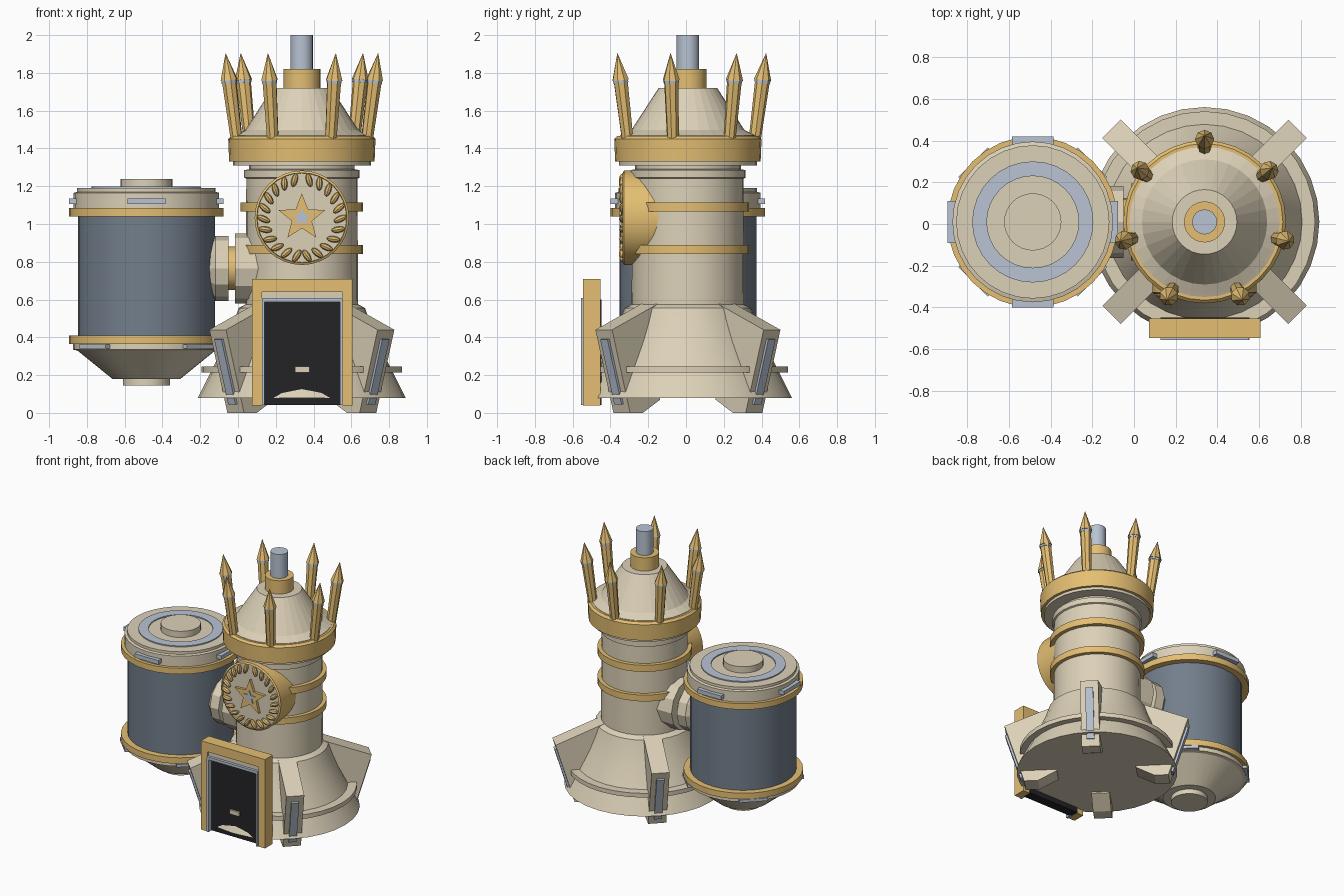
import bpy, bmesh, math
from mathutils import Matrix, Vector

if "Cube" in bpy.data.objects:
    bpy.data.objects.remove(bpy.data.objects["Cube"])

def material(name, rgb):
    m = bpy.data.materials.new(name)
    m.diffuse_color = (*rgb, 1)
    m.use_nodes = True
    m.node_tree.nodes["Principled BSDF"].inputs["Base Color"].default_value = m.diffuse_color
    return m

BEIGE = material("beige", (0.72, 0.64, 0.48))
GOLD = material("gold", (0.78, 0.52, 0.17))
STEEL = material("steel", (0.48, 0.55, 0.65))
TANK = material("tank_blue", (0.17, 0.21, 0.26))
DARK = material("dark", (0.017, 0.017, 0.02))

T, R = Matrix.Translation, Matrix.Rotation
TOWER = T((0.338, 0.01, 0))
VESSEL = T((-0.485, 0.01, 0))

def finish(name, bm, mat, matrix, smooth=False):
    bm.transform(matrix)
    bmesh.ops.recalc_face_normals(bm, faces=bm.faces)
    me = bpy.data.meshes.new(name)
    bm.to_mesh(me)
    bm.free()
    me.materials.append(mat)
    ob = bpy.data.objects.new(name, me)
    bpy.context.collection.objects.link(ob)
    if smooth:
        bpy.ops.object.select_all(action='DESELECT')
        ob.select_set(True)
        bpy.context.view_layer.objects.active = ob
        bpy.ops.object.shade_smooth_by_angle(angle=math.radians(25))
    return ob

def lathe(name, profile, mat, matrix, seg=32, smooth=True, closed=False):
    """Revolve (radius, height) points about local z; capped, or closed into a ring."""
    bm = bmesh.new()
    rings = [[bm.verts.new((r * math.cos(2 * math.pi * i / seg),
                            r * math.sin(2 * math.pi * i / seg), z))
              for i in range(seg)] for r, z in profile]
    pairs = list(zip(rings, rings[1:])) + ([(rings[-1], rings[0])] if closed else [])
    for a, b in pairs:
        for i in range(seg):
            j = (i + 1) % seg
            bm.faces.new((a[i], a[j], b[j], b[i]))
    if not closed:
        bm.faces.new(rings[0])
        bm.faces.new(rings[-1])
    return finish(name, bm, mat, matrix, smooth)

def drum(name, r, z0, z1, mat, matrix, seg=32):
    return lathe(name, [(r, z0), (r, z1)], mat, matrix, seg)

def hoop(name, r_in, r_out, z0, z1, mat, matrix):
    return lathe(name, [(r_in, z0), (r_out, z0), (r_out, z1), (r_in, z1)], mat, matrix, closed=True)

def box(name, lo, hi, mat, matrix=Matrix()):
    lo, hi = Vector(lo), Vector(hi)
    bm = bmesh.new()
    bmesh.ops.create_cube(bm, size=1, matrix=T((lo + hi) / 2) @ Matrix.Diagonal((*(hi - lo), 1)))
    return finish(name, bm, mat, matrix)

def prism(name, points, depth, mat, matrix):
    """Extrude a 2D outline along local z, starting at z = 0."""
    bm = bmesh.new()
    f = bm.faces.new([bm.verts.new((x, y, 0)) for x, y in points])
    ext = bmesh.ops.extrude_face_region(bm, geom=[f])
    bmesh.ops.translate(bm, vec=(0, 0, depth),
                        verts=[v for v in ext["geom"] if isinstance(v, bmesh.types.BMVert)])
    return finish(name, bm, mat, matrix)

# Tower body
lathe("tower_body", [(0.55, 0.08), (0.465, 0.25), (0.40, 0.38), (0.36, 0.48), (0.34, 0.54), (0.335, 0.555),
                     (0.298, 0.575), (0.294, 1.24), (0.305, 1.245), (0.305, 1.285), (0.28, 1.29),
                     (0.28, 1.31), (0.365, 1.31), (0.365, 1.34)], BEIGE, TOWER)
hoop("base_flange", 0.45, 0.53, 0.213, 0.245, BEIGE, TOWER)
hoop("lower_band", 0.28, 0.324, 0.842, 0.89, GOLD, TOWER)
hoop("upper_band", 0.28, 0.324, 1.065, 1.115, GOLD, TOWER)

# Crown, roof and chimney
lathe("crown_ring", [(0.33, 1.33), (0.385, 1.33), (0.39, 1.45), (0.375, 1.465), (0.33, 1.465)],
      GOLD, TOWER, closed=True)
lathe("roof", [(0.36, 1.44), (0.36, 1.468), (0.345, 1.475), (0.30, 1.497), (0.155, 1.72)],
      BEIGE, TOWER, smooth=False)
drum("chimney_collar", 0.098, 1.70, 1.82, GOLD, TOWER)
drum("chimney_pipe", 0.06, 1.80, 2.0, STEEL, TOWER, 16)

# Seven leaning spikes
for i in range(7):
    m = (TOWER @ R(math.pi / 2 + i * 2 * math.pi / 7, 4, 'Z') @ T((0.355, 0, 1.455))
         @ R(math.radians(7.5), 4, 'Y'))
    lathe("spike_shaft", [(0.032, -0.01), (0.039, 0.30)], GOLD, m, 8, False)
    drum("spike_collar", 0.042, 0.295, 0.312, STEEL, m, 8)
    lathe("spike_tip", [(0.046, 0.31), (0.001, 0.452)], GOLD, m, 8, False)

# Four diagonal buttress feet with steel strips on the sloped outer face
for i in range(4):
    m = TOWER @ R(math.pi / 4 + i * math.pi / 2, 4, 'Z')
    prism("buttress", [(0.27, 0.585), (0.33, 0.56), (0.63, 0.44), (0.495, 0), (0.40, 0.0), (0.27, 0.07)],
          0.125, BEIGE, m @ T((0, 0.0625, 0)) @ R(math.pi / 2, 4, 'X'))
    box("buttress_strip", (-0.02, -0.027, -0.18), (0.014, 0.027, 0.18), STEEL,
        m @ T((0.563, 0, 0.22)) @ R(math.atan2(0.135, 0.44), 4, 'Y'))

# Furnace door
cx = 0.34
prism("door_frame", [(-0.267, 0.04), (-0.267, 0.71), (0.267, 0.71), (0.267, 0.04),
                     (0.212, 0.04), (0.212, 0.64), (-0.212, 0.64), (-0.212, 0.04)],
      0.092, GOLD, T((cx, -0.453, 0)) @ R(math.pi / 2, 4, 'X'))
box("door_panel", (cx - 0.213, -0.517, 0.042), (cx + 0.213, -0.448, 0.60), DARK)
box("door_lintel", (cx - 0.213, -0.535, 0.605), (cx + 0.213, -0.455, 0.645), BEIGE)
box("door_trim_top", (cx - 0.212, -0.555, 0.588), (cx + 0.212, -0.50, 0.608), STEEL)
for s in (-1, 1):
    x = cx + s * 0.206
    box("door_trim_side", (x - 0.007, -0.555, 0.042), (x + 0.007, -0.50, 0.60), STEEL)
box("door_latch", (cx - 0.038, -0.53, 0.213), (cx + 0.038, -0.51, 0.245), BEIGE)

# Front medallion: local x right, y up, z towards the viewer
MED = TOWER @ T((0, 0, 1.033)) @ R(math.pi / 2, 4, 'X')
lathe("medallion_body", [(0.25, 0.05), (0.25, 0.338), (0.238, 0.345), (0.236, 0.33), (0.2, 0.328)],
      GOLD, MED)
drum("medallion_face", 0.236, 0.30, 0.335, BEIGE, MED)

def star(r_out, r_in):
    return [((r_in if k % 2 else r_out) * math.cos(math.pi / 2 + k * math.pi / 5),
             (r_in if k % 2 else r_out) * math.sin(math.pi / 2 + k * math.pi / 5)) for k in range(10)]

prism("star_outer", star(0.13, 0.056), 0.025, GOLD, MED @ T((0, 0, 0.33)))
prism("star_inner", star(0.052, 0.022), 0.032, STEEL, MED @ T((0, 0, 0.33)))

# Laurel leaves, mirrored left and right
for side in (-1, 1):
    for k in range(11):
        a = -math.pi / 2 + side * (0.13 + k * 0.282)
        bm = bmesh.new()
        bmesh.ops.create_uvsphere(bm, u_segments=8, v_segments=6, radius=1)
        finish("laurel_leaf", bm, GOLD, MED @ R(a, 4, 'Z') @ T((0.203, 0, 0.345))
               @ R(side * 0.45, 4, 'Z') @ R(math.pi / 2, 4, 'Y')
               @ Matrix.Diagonal((0.02, 0.017, 0.037, 1)), True)

# Pipe joint between tower and tank: local z runs along +x
PIPE = T((0, 0.01, 0.765)) @ R(math.pi / 2, 4, 'Y')
lathe("tank_joint", [(0.12, -0.20), (0.145, -0.145), (0.172, -0.12), (0.172, -0.05)], BEIGE, PIPE, 12, False)
drum("joint_ring", 0.115, -0.06, 0.0, GOLD, PIPE, 16)
lathe("tower_joint", [(0.185, -0.015), (0.185, 0.16)], BEIGE, PIPE, 12, False)

# Side tank
drum("tank_shell", 0.363, 0.38, 1.07, TANK, VESSEL)
hoop("tank_lower_band", 0.35, 0.409, 0.365, 0.41, GOLD, VESSEL)
hoop("tank_upper_band", 0.35, 0.409, 1.04, 1.085, GOLD, VESSEL)
lathe("tank_cap", [(0.385, 1.08), (0.385, 1.165), (0.367, 1.17), (0.367, 1.19)], BEIGE, VESSEL)
hoop("cap_inlay", 0.22, 0.29, 1.18, 1.198, STEEL, VESSEL)
drum("cap_plug", 0.137, 1.18, 1.237, BEIGE, VESSEL)
lathe("tank_funnel", [(0.388, 0.375), (0.388, 0.335), (0.365, 0.33), (0.18, 0.18)], BEIGE, VESSEL)
drum("funnel_plug", 0.125, 0.145, 0.20, BEIGE, VESSEL)

# Steel clips around the tank rims (lower set turned by 45 degrees)
for i in range(4):
    m = VESSEL @ R(i * math.pi / 2, 4, 'Z')
    box("upper_clip", (0.36, -0.1, 1.105), (0.409, 0.1, 1.135), STEEL, m)
    box("lower_clip", (0.36, -0.1, 0.34), (0.405, 0.1, 0.362), STEEL, m @ R(math.pi / 4, 4, 'Z'))
